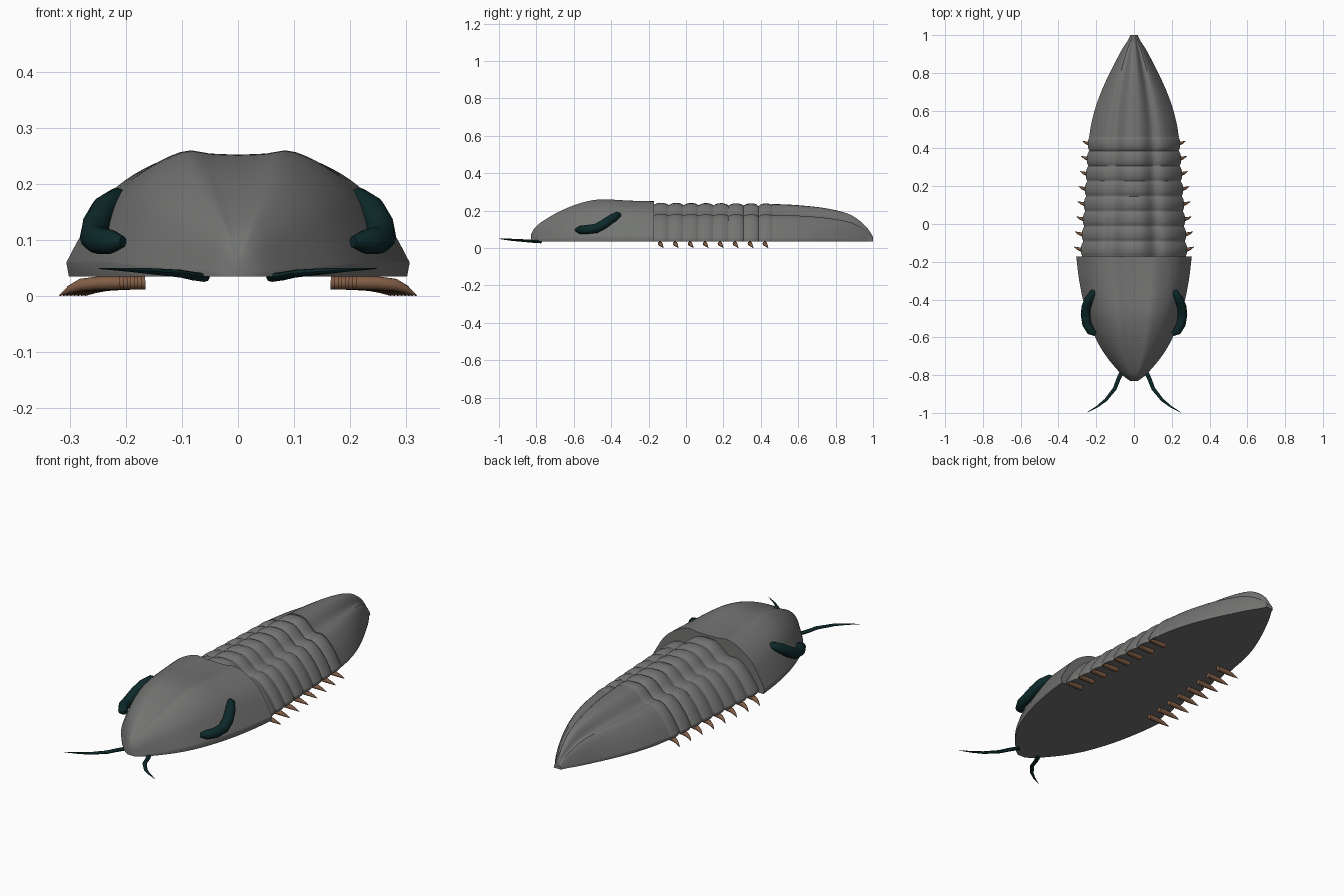
import bpy, bmesh, math
from mathutils import Vector

cube = bpy.data.objects.get("Cube")
if cube:
    bpy.data.objects.remove(cube, do_unlink=True)

BASE = 0.035  # height of the flat belly


def material(name, rgb):
    m = bpy.data.materials.new(name)
    m.use_nodes = True
    m.diffuse_color = (*rgb, 1)
    bsdf = next(n for n in m.node_tree.nodes if n.type == 'BSDF_PRINCIPLED')
    bsdf.inputs["Base Color"].default_value = (*rgb, 1)
    bsdf.inputs["Roughness"].default_value = 0.7
    return m


shell_grey = material("shell grey", (0.17, 0.175, 0.168))
dark_teal = material("dark teal", (0.004, 0.022, 0.023))
leg_brown = material("leg brown", (0.22, 0.11, 0.06))


def smooth_value(points, u):
    """Smooth interpolation through (key, value) pairs."""
    n = len(points)
    i = 0
    while i < n - 2 and u > points[i + 1][0]:
        i += 1

    def slope(k):
        a, b = points[max(k - 1, 0)], points[min(k + 1, n - 1)]
        return (b[1] - a[1]) / (b[0] - a[0])

    (x0, v0), (x1, v1) = points[i], points[i + 1]
    d = x1 - x0
    s = min(max((u - x0) / d, 0), 1)
    return ((2 * s**3 - 3 * s**2 + 1) * v0 + (s**3 - 2 * s**2 + s) * d * slope(i)
            + (3 * s**2 - 2 * s**3) * v1 + (s**3 - s**2) * d * slope(i + 1))


def loft(name, rings, mat, angle=40):
    """Skin closed rings of points, cap both ends and shade smooth."""
    bm = bmesh.new()
    loops = [[bm.verts.new(p) for p in ring] for ring in rings]
    n = len(loops[0])
    for a, b in zip(loops, loops[1:]):
        for i in range(n):
            j = (i + 1) % n
            bm.faces.new((a[i], a[j], b[j], b[i]))
    bm.faces.new(loops[0])
    bm.faces.new(loops[-1])
    bmesh.ops.recalc_face_normals(bm, faces=bm.faces)
    mesh = bpy.data.meshes.new(name)
    bm.to_mesh(mesh)
    bm.free()
    mesh.materials.append(mat)
    ob = bpy.data.objects.new(name, mesh)
    bpy.context.collection.objects.link(ob)
    bpy.ops.object.select_all(action='DESELECT')
    ob.select_set(True)
    bpy.context.view_layer.objects.active = ob
    bpy.ops.object.shade_smooth_by_angle(angle=math.radians(angle))
    return ob


def tube(name, path, mat, sides=10, flat=1.0):
    """Tapering tube along (x, y, z, radius) points; flat squashes its height."""
    pts = [Vector(p[:3]) for p in path]
    rings = []
    for i, p in enumerate(pts):
        along = (pts[min(i + 1, len(pts) - 1)] - pts[max(i - 1, 0)]).normalized()
        side = along.cross(Vector((0, 0, 1))).normalized()
        up = side.cross(along)
        r = path[i][3]
        rings.append([p + side * r * math.cos(a) + up * r * flat * math.sin(a)
                      for a in (math.tau * k / sides for k in range(sides))])
    return loft(name, rings, mat, 60)


# Half cross-sections: (share of half width, share of height)
HEAD_SECTION = [(0, 1), (0.2, 1.01), (0.36, 1.03), (0.6, 0.88), (0.78, 0.66),
                (0.92, 0.34), (1, 0.12)]
TRUNK_SECTION = [(0, 1), (0.15, 0.98), (0.28, 0.87), (0.38, 0.73), (0.46, 0.7),
                 (0.56, 0.71), (0.7, 0.61), (0.85, 0.4), (0.95, 0.2), (1, 0.08)]


def body_ring(y, width, top, section, steps=24):
    ring = [(-width * 0.985, y, BASE)]
    for k in range(-steps, steps + 1):
        t = math.sin(k / steps * math.pi / 2)
        z = BASE + (top - BASE) * smooth_value(section(abs(t)), abs(t))
        ring.append((width * t, y, z))
    return ring + [(width * 0.985, y, BASE)]


def span(a, b, n):
    return [a + (b - a) * i / n for i in range(n + 1)]


# Head shield
head_width = [(-0.83, 0.022), (-0.8, 0.062), (-0.7, 0.147), (-0.6, 0.205),
              (-0.45, 0.258), (-0.3, 0.29), (-0.172, 0.306)]
head_top = [(-0.83, 0.07), (-0.81, 0.105), (-0.77, 0.137), (-0.7, 0.178),
            (-0.6, 0.222), (-0.5, 0.248), (-0.42, 0.252), (-0.3, 0.246), (-0.172, 0.243)]
loft("head_shield", [body_ring(y, smooth_value(head_width, y), smooth_value(head_top, y),
                               lambda t: HEAD_SECTION)
                     for y in span(-0.83, -0.172, 36)], shell_grey)

# Ribbed trunk of eight segments
FIRST, PITCH, RIBS = -0.172, 0.08, 8
trunk_rings = []
for y in span(FIRST - 0.01, FIRST + PITCH * RIBS, 97):
    phase = (y - FIRST) / PITCH
    groove = 1 - math.sqrt(abs(math.sin(math.pi * phase)))
    share = (y - FIRST) / (PITCH * RIBS)
    width = 0.284 - 0.042 * share - 0.014 * groove
    top = 0.242 - 0.004 * share - 0.016 * groove
    trunk_rings.append(body_ring(y, width, top, lambda t: TRUNK_SECTION))
loft("ribbed_trunk", trunk_rings, shell_grey, 60)

# Tail shield
tail_width = [(0.46, 0.238), (0.55, 0.222), (0.65, 0.193), (0.75, 0.152),
              (0.85, 0.103), (0.93, 0.06), (0.98, 0.028), (1, 0.02)]
tail_top = [(0.46, 0.236), (0.6, 0.229), (0.75, 0.212), (0.87, 0.182),
            (0.93, 0.145), (0.975, 0.1), (1, 0.06)]
loft("tail_shield", [body_ring(y, smooth_value(tail_width, y), smooth_value(tail_top, y),
                               lambda t: TRUNK_SECTION)
                     for y in span(0.46, 1.0, 32)], shell_grey)

# Crescent eyes, antennae and legs on both sides
for s, side in ((1, "left"), (-1, "right")):
    eye = [(0.2, -0.352, 0.18, 0.008), (0.212, -0.362, 0.175, 0.02),
           (0.238, -0.4, 0.155, 0.024), (0.253, -0.44, 0.127, 0.025),
           (0.257, -0.48, 0.105, 0.025), (0.25, -0.53, 0.099, 0.024),
           (0.228, -0.568, 0.097, 0.022), (0.205, -0.585, 0.097, 0.01)]
    tube(f"{side}_eye", [(s * x, y, z, r) for x, y, z, r in eye], dark_teal, 12)

    feeler = [(0.06, -0.775, 0.033, 0.011), (0.082, -0.82, 0.036, 0.011),
              (0.102, -0.872, 0.04, 0.01), (0.15, -0.932, 0.044, 0.008),
              (0.195, -0.967, 0.047, 0.005), (0.247, -0.997, 0.049, 0.001)]
    tube(f"{side}_antenna", [(s * x, y, z, r) for x, y, z, r in feeler], dark_teal, 8, 0.7)

    for i in range(RIBS):
        y = FIRST + PITCH * (i + 0.42)
        inner = 0.21 - 0.0064 * i
        leg = [(0, 0, 0.024, 0.012), (0.04, 0, 0.023, 0.012), (0.07, 0.003, 0.02, 0.011),
               (0.09, 0.009, 0.012, 0.007), (0.108, 0.018, 0.001, 0.001)]
        tube(f"{side}_leg_{i + 1}",
             [(s * (inner + x), y + dy, z, r) for x, dy, z, r in leg], leg_brown, 8)
